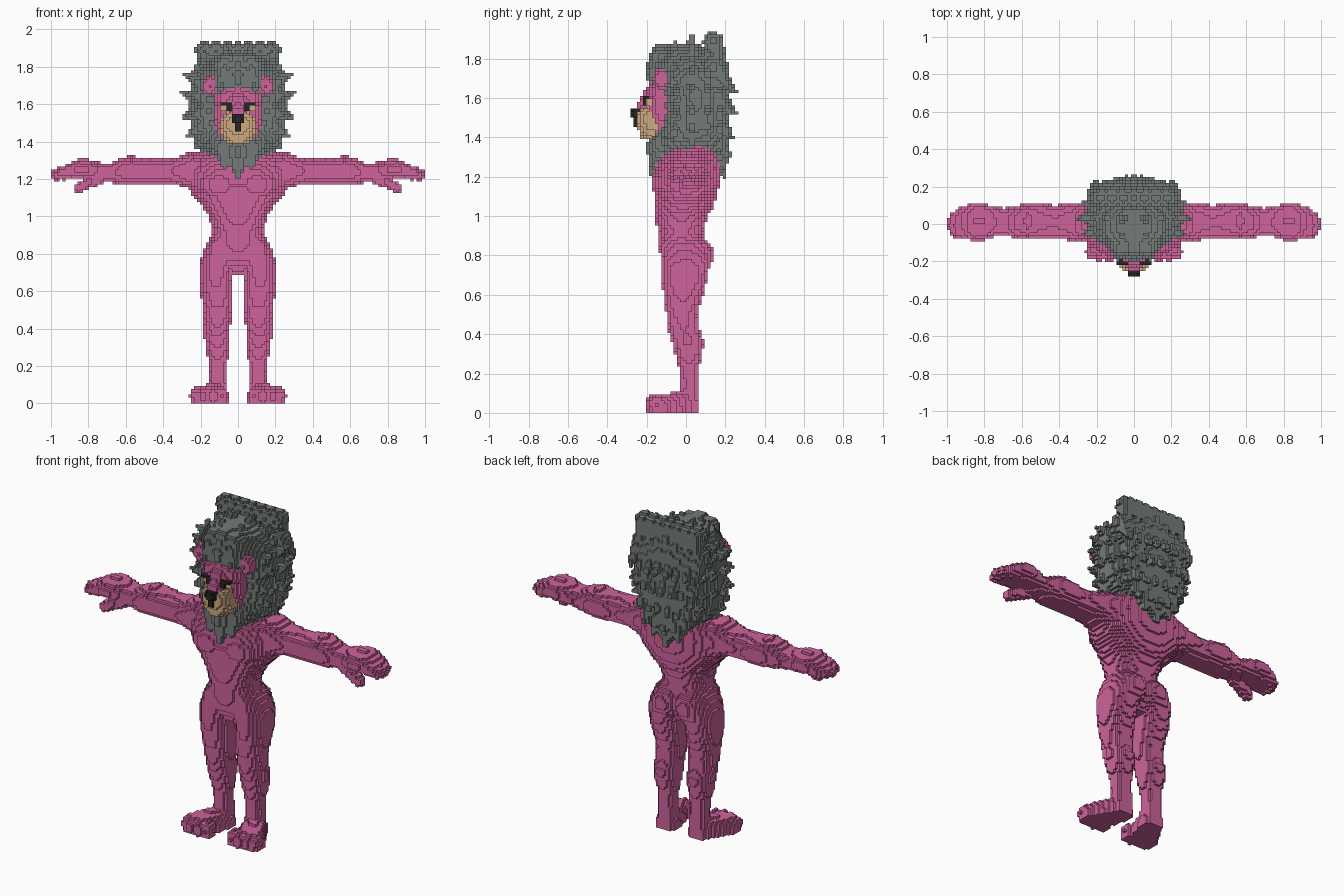
import bpy
from math import floor
from mathutils import Vector

S = 1 / 64          # block size
cells = {}          # (i, j, k) -> part name, right half only until mirrored


def put(c, part):
    if c[0] >= 0 and c[2] >= 0:
        cells[c] = part


def span(lo, hi):
    return range(floor(lo / S + 0.5), floor(hi / S - 0.5) + 1)


def loft(part, axis, rows, p=2.4, p_front=None):
    """Rounded cross-sections (t, u0, u1, v0, v1) swept along an axis."""
    ua, va = [a for a in range(3) if a != axis]
    p_front = p_front or p
    for r0, r1 in zip(rows, rows[1:]):
        for n in span(r0[0], r1[0]):
            f = ((n + .5) * S - r0[0]) / (r1[0] - r0[0])
            if not 0 <= f <= 1:
                continue
            u0, u1, v0, v1 = [a + (b - a) * f for a, b in zip(r0[1:], r1[1:])]
            uc, ur, vc, vr = (u0 + u1) / 2, (u1 - u0) / 2, (v0 + v1) / 2, (v1 - v0) / 2
            for iu in span(u0, u1):
                for iv in span(v0, v1):
                    du, dv = ((iu + .5) * S - uc) / ur, ((iv + .5) * S - vc) / vr
                    q = p_front if dv < 0 else p
                    if abs(du) ** q + abs(dv) ** q <= 1:
                        c = [0, 0, 0]
                        c[axis], c[ua], c[va] = n, iu, iv
                        put(tuple(c), part)


def sym(part, rows, **kw):
    """Loft up z, symmetric in x: rows are (z, half width, y front, y back)."""
    loft(part, 2, [(z, -h, h, a, b) for z, h, a, b in rows], **kw)


def region(part, lo, hi, test):
    for i in span(lo[0], hi[0]):
        for j in span(lo[1], hi[1]):
            for k in span(lo[2], hi[2]):
                if test(Vector(((i + .5) * S, (j + .5) * S, (k + .5) * S))):
                    put((i, j, k), part)


def blob(part, c, r):
    region(part, [a - b for a, b in zip(c, r)], [a + b for a, b in zip(c, r)],
           lambda q: sum(((q[n] - c[n]) / r[n]) ** 2 for n in range(3)) <= 1)


def box(part, lo, hi):
    region(part, lo, hi, lambda q: True)


def taper(part, a, b, ra, rb):
    """Round cone from a to b."""
    a, b, m = Vector(a), Vector(b), max(ra, rb)
    d = b - a

    def test(q):
        t = min(1, max(0, (q - a).dot(d) / d.length_squared))
        return (q - a - d * t).length <= ra + (rb - ra) * t
    region(part, [min(a[n], b[n]) - m for n in range(3)],
           [max(a[n], b[n]) + m for n in range(3)], test)


# Mane core
sym("mane", [(1.20, .02, -.18, .20), (1.26, .10, -.19, .21), (1.33, .18, -.195, .215),
             (1.40, .235, -.185, .215), (1.46, .255, -.15, .215), (1.60, .262, -.135, .215),
             (1.66, .26, -.17, .21), (1.70, .25, -.195, .20), (1.77, .215, -.20, .175),
             (1.83, .16, -.17, .12), (1.88, .08, -.09, .07)], p=2.4, p_front=1.6)
# Mane tufts around the outline, repeated in layers from front to back
tips = [(.07, 1.915), (.165, 1.865), (.225, 1.80), (.28, 1.755), (.297, 1.66),
        (.297, 1.53), (.27, 1.43), (.235, 1.36)]
for y, k in ((.03, 1), (-.05, .9), (.11, .92), (.17, .82)):
    for x, z in tips:
        tip = Vector((x * k, y, 1.58 + (z - 1.58) * k))
        base = tip + (Vector((0, y, 1.60)) - tip).normalized() * .11
        taper("mane", base, tip, .055, .012)
# Mane tufts layered down the back
for n, (z, y) in enumerate(((1.78, .20), (1.66, .255), (1.54, .25), (1.42, .24), (1.32, .225))):
    for m in range(4):
        x = .035 + .06 * m if n % 2 else .065 * m
        if x < .24 - .02 * n:
            taper("mane", (x * .9, .14, z + .10), (x, y - x * .15, z - .02), .055, .012)
taper("mane", (0, .15, 1.34), (0, .195, 1.20), .07, .014)
taper("mane", (.07, .14, 1.36), (.08, .20, 1.25), .06, .012)
# Forehead locks and beard
for x, z in ((.0, 1.80), (.07, 1.78)):
    taper("mane", (x, -.13, z + .03), (x * 1.2, -.18, z - .08), .05, .02)
taper("mane", (0, -.14, 1.36), (0, -.175, 1.22), .06, .018)
taper("mane", (.08, -.12, 1.37), (.07, -.165, 1.27), .055, .015)

# Torso with chest and seat
sym("torso", [(.69, .05, -.08, .06), (.75, .12, -.11, .09), (.80, .165, -.13, .10),
              (.86, .158, -.14, .10), (.92, .135, -.143, .09), (1.0, .155, -.155, .11),
              (1.05, .19, -.16, .14), (1.10, .235, -.16, .155), (1.16, .27, -.165, .168),
              (1.24, .28, -.16, .17), (1.30, .27, -.13, .165), (1.36, .17, -.06, .15)])
blob("torso", (.10, -.095, 1.17), (.12, .08, .09))
blob("torso", (.075, .07, .80), (.085, .07, .09))

# Legs
loft("legs", 2, [(.06, .055, .155, -.04, .068), (.15, .058, .152, -.03, .066),
                 (.22, .058, .155, -.035, .066), (.30, .045, .175, -.055, .078),
                 (.36, .04, .182, -.07, .093), (.42, .04, .18, -.09, .07),
                 (.50, .032, .185, -.10, .06), (.56, .03, .195, -.11, .075),
                 (.65, .03, .206, -.12, .10), (.74, .022, .206, -.127, .12),
                 (.80, .0, .19, -.132, .125), (.86, .0, .165, -.132, .11),
                 (.91, .02, .125, -.10, .07)])
# Feet and toes
loft("feet", 1, [(-.18, .10, .235, -.07, .075), (-.15, .085, .252, -.08, .09),
                 (-.10, .07, .245, -.09, .10), (-.03, .055, .20, -.10, .105),
                 (.03, .05, .165, -.10, .11), (.07, .065, .145, -.08, .08)], p=3)
for x, y in ((.085, -.155), (.135, -.165), (.185, -.16), (.228, -.145)):
    blob("feet", (x, y, .04), (.031, .042, .05))

# Arms
loft("arms", 0, [(.16, -.09, .12, 1.13, 1.33), (.25, -.10, .12, 1.14, 1.352),
                 (.33, -.088, .108, 1.17, 1.315), (.42, -.08, .10, 1.17, 1.305),
                 (.50, -.08, .11, 1.17, 1.31), (.57, -.08, .11, 1.17, 1.325),
                 (.63, -.075, .097, 1.17, 1.31), (.69, -.065, .085, 1.185, 1.283),
                 (.74, -.065, .09, 1.195, 1.29), (.80, -.088, .11, 1.20, 1.305),
                 (.86, -.09, .11, 1.205, 1.305), (.92, -.07, .09, 1.205, 1.275)])
# Fingers and thumb
for y, x in ((-.05, .955), (-.008, .969), (.035, .962), (.072, .93)):
    taper("hands", (.86, y, 1.255), (x, y * .8, 1.225), .036, .031)
taper("hands", (.74, -.035, 1.20), (.80, -.045, 1.18), .03, .03)
taper("hands", (.80, -.045, 1.18), (.85, -.05, 1.152), .03, .03)

# Face, ears and nose bridge
sym("face", [(1.42, .10, -.17, 0), (1.50, .125, -.185, 0), (1.60, .132, -.20, 0),
             (1.65, .125, -.195, 0), (1.68, .08, -.18, 0)], p=3)
blob("ears", (.152, -.125, 1.70), (.043, .04, .053))
sym("muzzle", [(1.39, .055, -.232, -.10), (1.43, .085, -.24, -.10), (1.48, .095, -.25, -.10),
               (1.53, .09, -.248, -.10), (1.555, .06, -.23, -.10)], p=2.8)
sym("face", [(1.53, .035, -.255, -.10), (1.56, .045, -.258, -.10), (1.60, .04, -.23, -.10),
             (1.66, .035, -.205, -.10)], p=3)
sym("nose", [(1.46, .010, -.268, -.18), (1.50, .018, -.272, -.18), (1.52, .034, -.276, -.18),
             (1.547, .036, -.274, -.18)], p=5)
# Eyes
box("eyes", (.063, -.205, 1.562), (.095, -.17, 1.595))
box("eye_lines", (.03, -.22, 1.562), (.063, -.17, 1.595))
box("eye_lines", (.03, -.222, 1.592), (.095, -.17, 1.61))


# Materials
def material(name, col):
    m = bpy.data.materials.new(name)
    m.diffuse_color = (*col, 1)
    return m


pink = material("pink", (.62, .125, .335))
grey = material("grey", (.175, .196, .188))
tan = material("tan", (.61, .41, .215))
black = material("black", (.018, .018, .018))
mats = {"mane": grey, "muzzle": tan, "eyes": tan, "nose": black, "eye_lines": black}

# Mirror the blocks and make a mesh of the exposed block sides for each part
full = dict(cells)
full.update({(-1 - i, j, k): p for (i, j, k), p in cells.items()})
sides = []
for a in range(3):
    b, c = (a + 1) % 3, (a + 2) % 3
    for s in (0, 1):
        quad = []
        for ub, uc in ((0, 0), (1, 0), (1, 1), (0, 1)):
            v = [0, 0, 0]
            v[a], v[b], v[c] = s, ub, uc
            quad.append(tuple(v))
        step = [0, 0, 0]
        step[a] = 2 * s - 1
        sides.append((step, quad if s else quad[::-1]))

for part in sorted(set(full.values())):
    index, faces = {}, []
    for (i, j, k), p in full.items():
        if p != part:
            continue
        for d, quad in sides:
            if (i + d[0], j + d[1], k + d[2]) not in full:
                faces.append([index.setdefault((i + q[0], j + q[1], k + q[2]), len(index))
                              for q in quad])
    if faces:
        mesh = bpy.data.meshes.new(part)
        mesh.from_pydata([(x * S, y * S, z * S) for x, y, z in index], [], faces)
        mesh.materials.append(mats.get(part, pink))
        bpy.context.collection.objects.link(bpy.data.objects.new(part, mesh))
